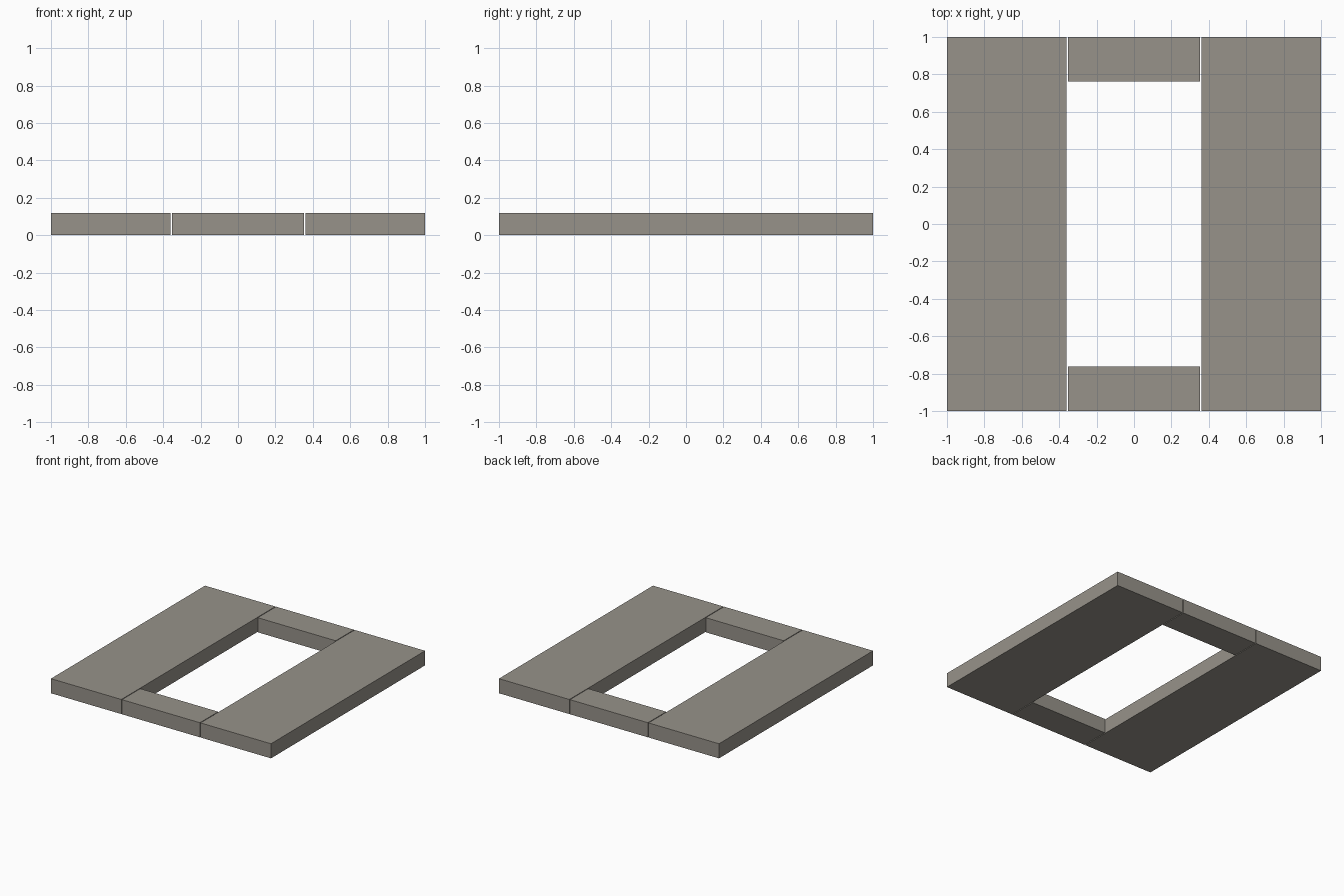
import bpy

if "Cube" in bpy.data.objects:
    bpy.data.objects.remove(bpy.data.objects["Cube"])

THICK = 0.12     # slab thickness
OPEN_X = 0.36    # half width of the opening
OPEN_Y = 0.763   # half length of the opening
GAP = 0.006      # open joint between the slabs

stone = bpy.data.materials.new("warm_grey")
stone.diffuse_color = (0.31, 0.29, 0.255, 1)
stone.use_nodes = True
stone.node_tree.nodes["Principled BSDF"].inputs["Base Color"].default_value = stone.diffuse_color


def box(name, x0, x1, y0, y1):
    bpy.ops.mesh.primitive_cube_add(size=1)
    ob = bpy.context.object
    ob.name = name
    for v in ob.data.vertices:
        v.co.x = x0 if v.co.x < 0 else x1
        v.co.y = y0 if v.co.y < 0 else y1
        v.co.z = 0 if v.co.z < 0 else THICK
    ob.data.materials.append(stone)
    return ob


# Full-length side slabs
box("left_slab", -1, -OPEN_X, -1, 1)
box("right_slab", OPEN_X, 1, -1, 1)

# Short end slabs closing the opening, with a fine joint at each side
END_X = OPEN_X - GAP
box("front_slab", -END_X, END_X, -1, -OPEN_Y)
box("back_slab", -END_X, END_X, OPEN_Y, 1)
